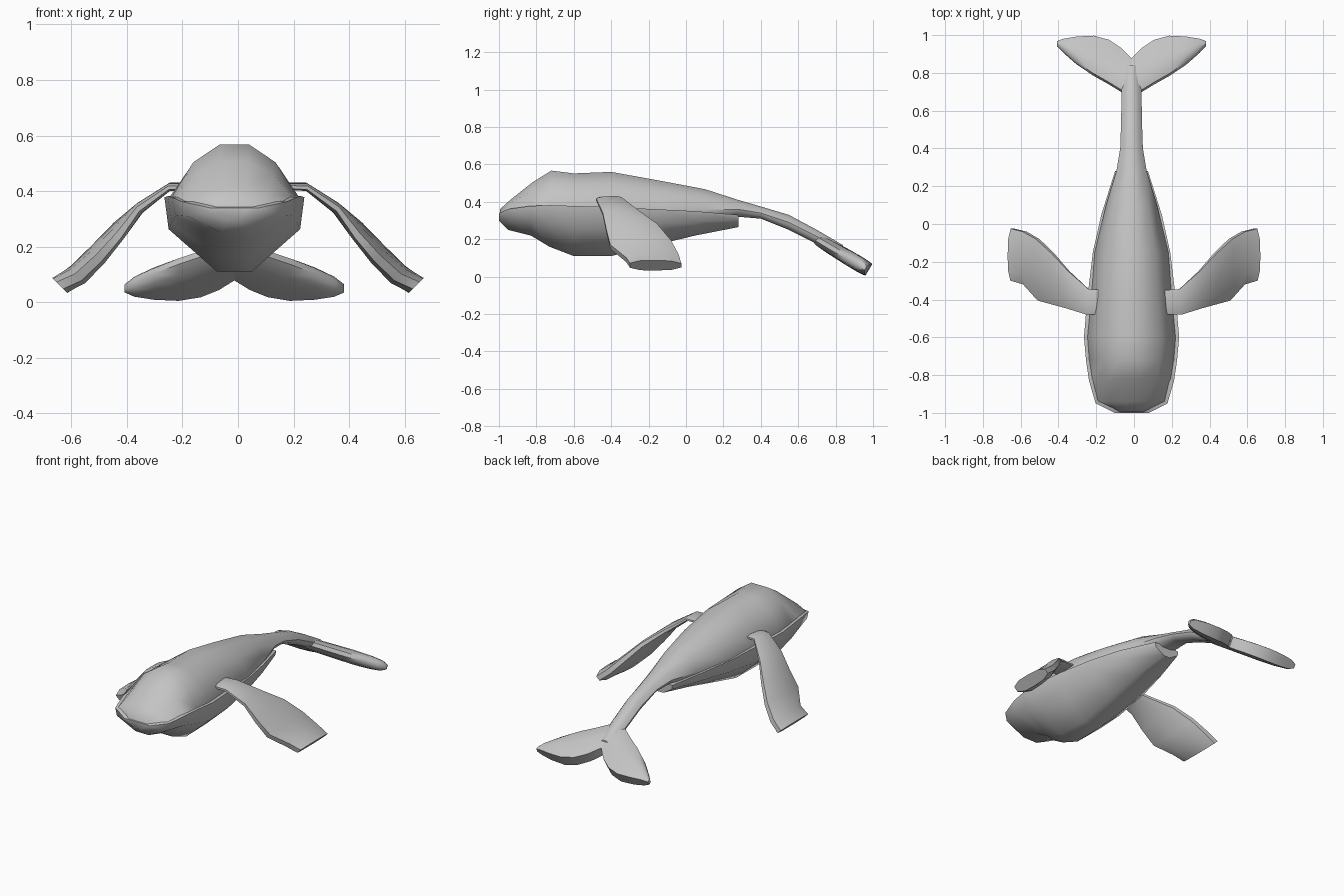
import bpy, bmesh, math
from mathutils import Vector

if "Cube" in bpy.data.objects:
    bpy.data.objects.remove(bpy.data.objects["Cube"])

CX = -0.013  # body centre line

skin = bpy.data.materials.new("grey_skin")
skin.diffuse_color = (0.55, 0.55, 0.55, 1)
skin.use_nodes = True
skin.node_tree.nodes["Principled BSDF"].inputs["Base Color"].default_value = skin.diffuse_color


def loft(name, rings, angle=50):
    """Skin a list of equal-length rings into one closed, smooth-shaded object."""
    bm = bmesh.new()
    rows = [[bm.verts.new(p) for p in ring] for ring in rings]
    n = len(rows[0])
    for a, b in zip(rows, rows[1:]):
        for i in range(n):
            j = (i + 1) % n
            bm.faces.new((a[i], a[j], b[j], b[i]))
    bm.faces.new(rows[0])
    bm.faces.new(rows[-1])
    bmesh.ops.recalc_face_normals(bm, faces=bm.faces)
    mesh = bpy.data.meshes.new(name)
    bm.to_mesh(mesh)
    bm.free()
    ob = bpy.data.objects.new(name, mesh)
    bpy.context.collection.objects.link(ob)
    mesh.materials.append(skin)
    bpy.ops.object.select_all(action='DESELECT')
    ob.select_set(True)
    bpy.context.view_layer.objects.active = ob
    bpy.ops.object.shade_smooth_by_angle(angle=math.radians(angle))
    return ob


def symmetric(half, y):
    """Full ring from a right-hand half profile of (x, z) points."""
    right = [(CX + x, y, z) for x, z in half]
    left = [(CX - x, y, z) for x, z in reversed(half)]
    return right + left


# Upper body and tail stalk: y, half width, top, widest height, bottom
BODY = [
    (-.995, .08, .36, .33, .30), (-.94, .18, .41, .36, .30),
    (-.82, .21, .505, .375, .28), (-.72, .225, .567, .38, .20),
    (-.60, .235, .552, .375, .20), (-.40, .215, .56, .37, .20),
    (-.15, .195, .515, .36, .24), (.10, .135, .468, .36, .28),
    (.28, .08, .41, .36, .32), (.40, .06, .375, .34, .31),
    (.55, .055, .33, .29, .25), (.70, .053, .25, .215, .175),
    (.84, .045, .168, .135, .105),
]
loft("upper_body", [symmetric([
    (.24 * w, top), (.66 * w, top - .34 * (top - mid)), (w, mid),
    (.9 * w, (mid + bot) / 2), (.4 * w, bot)], y)
    for y, w, top, mid, bot in BODY])

# Lower jaw and belly shell: y, half width, rim height, bottom
JAW = [
    (-1.0, .09, .34, .30), (-.95, .19, .362, .25), (-.83, .225, .378, .22),
    (-.73, .24, .382, .16), (-.60, .252, .378, .11), (-.40, .235, .372, .11),
    (-.15, .205, .36, .172), (.05, .16, .35, .22), (.28, .087, .33, .265),
]
loft("jaw_and_belly", [symmetric([
    (.6 * w, rim), (w, rim), (.94 * w, rim - .43 * (rim - bot)),
    (.25 * w, bot)], y) for y, w, rim, bot in JAW])


def blade_ring(lead, rear, normal, t, profile):
    """Flattened ring between two edges; profile gives (position, thickness)."""
    lead, rear, normal = Vector(lead), Vector(rear), Vector(normal).normalized()
    upper = [lead.lerp(rear, f) + normal * t * k for f, k in profile]
    lower = [lead.lerp(rear, f) - normal * t * k for f, k in reversed(profile)]
    return upper + lower


# Flippers: leading edge, rear edge, half thickness, thickness direction (x, z)
FLIPPER = [
    ((.16, -.48, .415), (.16, -.35, .42), .012, (0, 1)),
    ((.25, -.48, .412), (.24, -.345, .42), .014, (.15, 1)),
    ((.36, -.445, .335), (.345, -.25, .345), .02, (.5, .86)),
    ((.43, -.425, .24), (.43, -.155, .275), .028, (.65, .75)),
    ((.50, -.405, .16), (.51, -.08, .185), .034, (.7, .7)),
    ((.575, -.32, .09), (.58, -.04, .11), .038, (.7, .7)),
    ((.642, -.30, .06), (.642, -.025, .06), .038, (.7, .7)),
]
FLIPPER_PROFILE = [(0, .45), (.2, .95), (.5, 1), (.8, .9), (1, .4)]
for side, label in ((1, "right"), (-1, "left")):
    loft(label + "_flipper", [blade_ring(
        (side * a[0], a[1], a[2]), (side * b[0], b[1], b[2]),
        (side * n[0], 0, n[1]), t, FLIPPER_PROFILE)
        for a, b, t, n in FLIPPER])


# Tail flukes: distance from centre, leading y, trailing y, half thickness
def slope(y):
    return .05 + .59 * (.955 - y)


FLUKE = [
    (0, .67, .86, .036), (.055, .705, .915, .038), (.12, .745, .957, .04),
    (.20, .79, .978, .041), (.29, .85, .975, .038), (.36, .91, .967, .03),
    (.395, .945, .962, .014),
]
FLUKE_PROFILE = [(0, .3), (.2, .85), (.5, 1), (.8, 1), (1, .9)]
for side, label in ((1, "right"), (-1, "left")):
    loft(label + "_fluke", [blade_ring(
        (CX + side * x, a, slope(a)), (CX + side * x, b, slope(b)),
        (0, .51, .86), t, FLUKE_PROFILE) for x, a, b, t in FLUKE])
